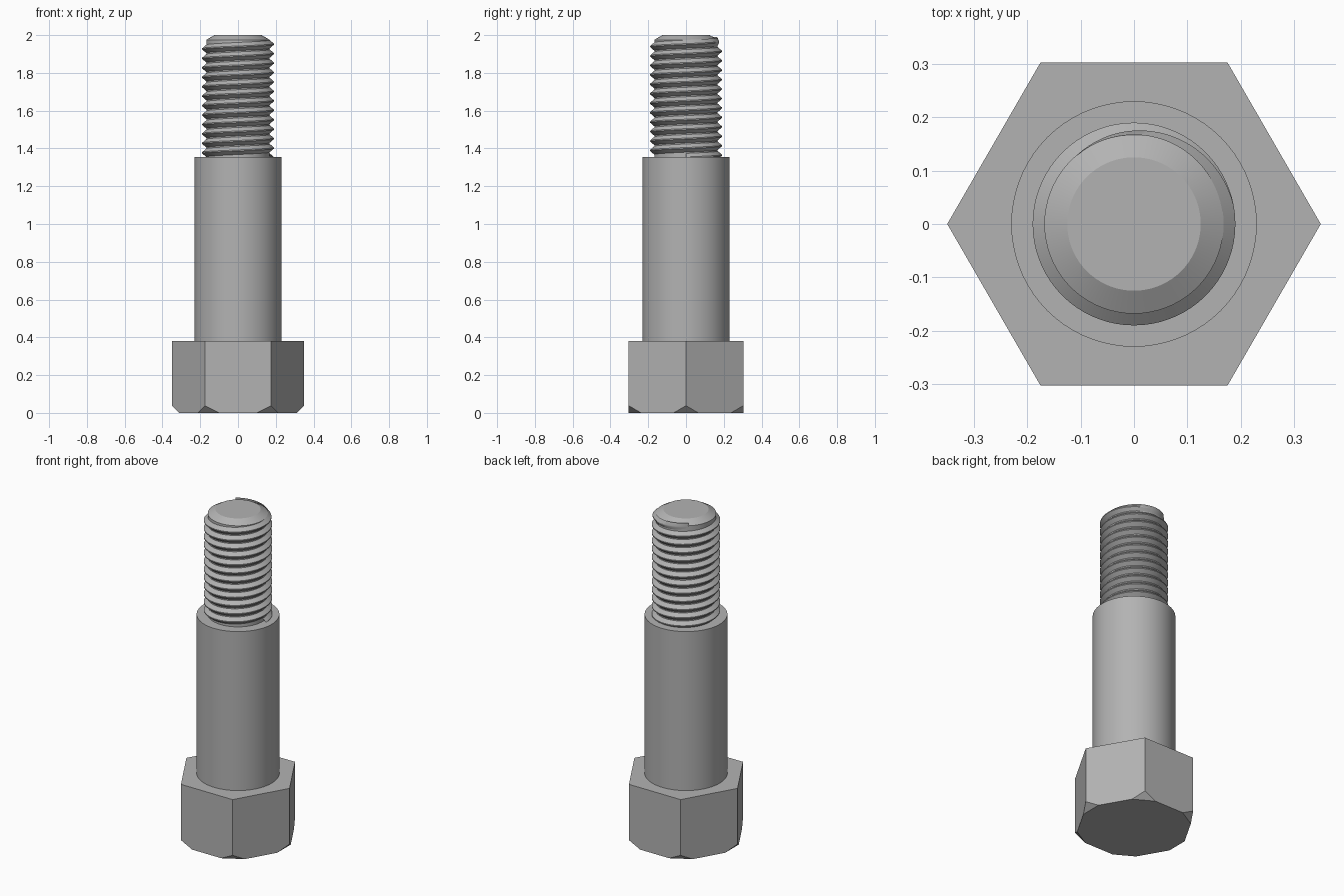
import bpy
import bmesh
import math
from mathutils import Vector

cube = bpy.data.objects.get("Cube")
if cube:
    bpy.data.objects.remove(cube, do_unlink=True)

# Single plain steel colour
steel = bpy.data.materials.new("grey_steel")
steel.use_nodes = True
GREY = (0.45, 0.45, 0.45, 1)
steel.diffuse_color = GREY
steel.node_tree.nodes["Principled BSDF"].inputs["Base Color"].default_value = GREY

SIDES = 72


def finish(name, bm, smooth=True):
    """Turn a bmesh into a finished, shaded object."""
    bmesh.ops.recalc_face_normals(bm, faces=bm.faces)
    mesh = bpy.data.meshes.new(name)
    bm.to_mesh(mesh)
    bm.free()
    mesh.materials.append(steel)
    obj = bpy.data.objects.new(name, mesh)
    bpy.context.collection.objects.link(obj)
    if smooth:
        bpy.ops.object.select_all(action="DESELECT")
        obj.select_set(True)
        bpy.context.view_layer.objects.active = obj
        bpy.ops.object.shade_smooth_by_angle(angle=math.radians(25))
    return obj


def ring(bm, radius, z, sides):
    step = math.tau / sides
    return [bm.verts.new((radius * math.cos(i * step), radius * math.sin(i * step), z))
            for i in range(sides)]


def bridge(bm, low, high, closed=True):
    n = len(low)
    for i in range(n if closed else n - 1):
        j = (i + 1) % n
        bm.faces.new((low[i], low[j], high[j], high[i]))


def turned(bm, profile, sides):
    """Capped stack of rings following (radius, height) pairs."""
    rings = [ring(bm, r, z, sides) for r, z in profile]
    for low, high in zip(rings, rings[1:]):
        bridge(bm, low, high)
    bm.faces.new(rings[0][::-1])
    bm.faces.new(rings[-1])


# Hexagonal head, with the six lower corners cut off at 45 degrees
HEAD_R, HEAD_TOP, CUT = 0.35, 0.38, 0.038
bm = bmesh.new()
turned(bm, [(HEAD_R, 0), (HEAD_R, HEAD_TOP)], 6)
for i in range(6):
    a = i * math.tau / 6
    out = Vector((math.cos(a), math.sin(a), 0))
    cut = bmesh.ops.bisect_plane(
        bm, geom=bm.verts[:] + bm.edges[:] + bm.faces[:],
        plane_co=out * HEAD_R + Vector((0, 0, CUT)),
        plane_no=out - Vector((0, 0, 1)), clear_outer=True)
    edges = [e for e in cut["geom_cut"] if isinstance(e, bmesh.types.BMEdge)]
    bmesh.ops.holes_fill(bm, edges=edges, sides=0)
finish("hex_head", bm, smooth=False)

# Smooth shoulder
SHOULDER_TOP = 1.355
bm = bmesh.new()
turned(bm, [(0.23, HEAD_TOP), (0.23, SHOULDER_TOP)], SIDES)
finish("shoulder", bm)

# Threaded core with a chamfered tip
CORE_R = 0.168
bm = bmesh.new()
turned(bm, [(CORE_R, SHOULDER_TOP), (CORE_R, 1.975), (0.125, 2)], SIDES)
finish("thread_core", bm)

# Right-hand helical ridge, fading into the core at its upper end
PITCH, CREST_R, TURNS = 0.05, 0.19, 12
START_Z = 1.952 - TURNS * PITCH
FADE_FROM, FADE_TO = 0.03, 0.37
steps = int((TURNS + FADE_TO) * SIDES)
bm = bmesh.new()
sections = []
for k in range(steps + 1):
    turn = k / SIDES
    a = turn * math.tau
    fade = min(1, max(0, (TURNS + FADE_TO - turn) / (FADE_TO - FADE_FROM)))
    crest = CORE_R - 0.001 + (CREST_R - CORE_R + 0.001) * fade
    section = []
    for r, dz in ((CORE_R - 0.001, -0.45), (crest, -0.06),
                  (crest, 0.06), (CORE_R - 0.001, 0.45)):
        z = START_Z + (turn + dz) * PITCH
        section.append(bm.verts.new((r * math.cos(a), r * math.sin(a), z)))
    sections.append(section)
for low, high in zip(sections, sections[1:]):
    bridge(bm, low, high, closed=False)
finish("thread_ridge", bm)
